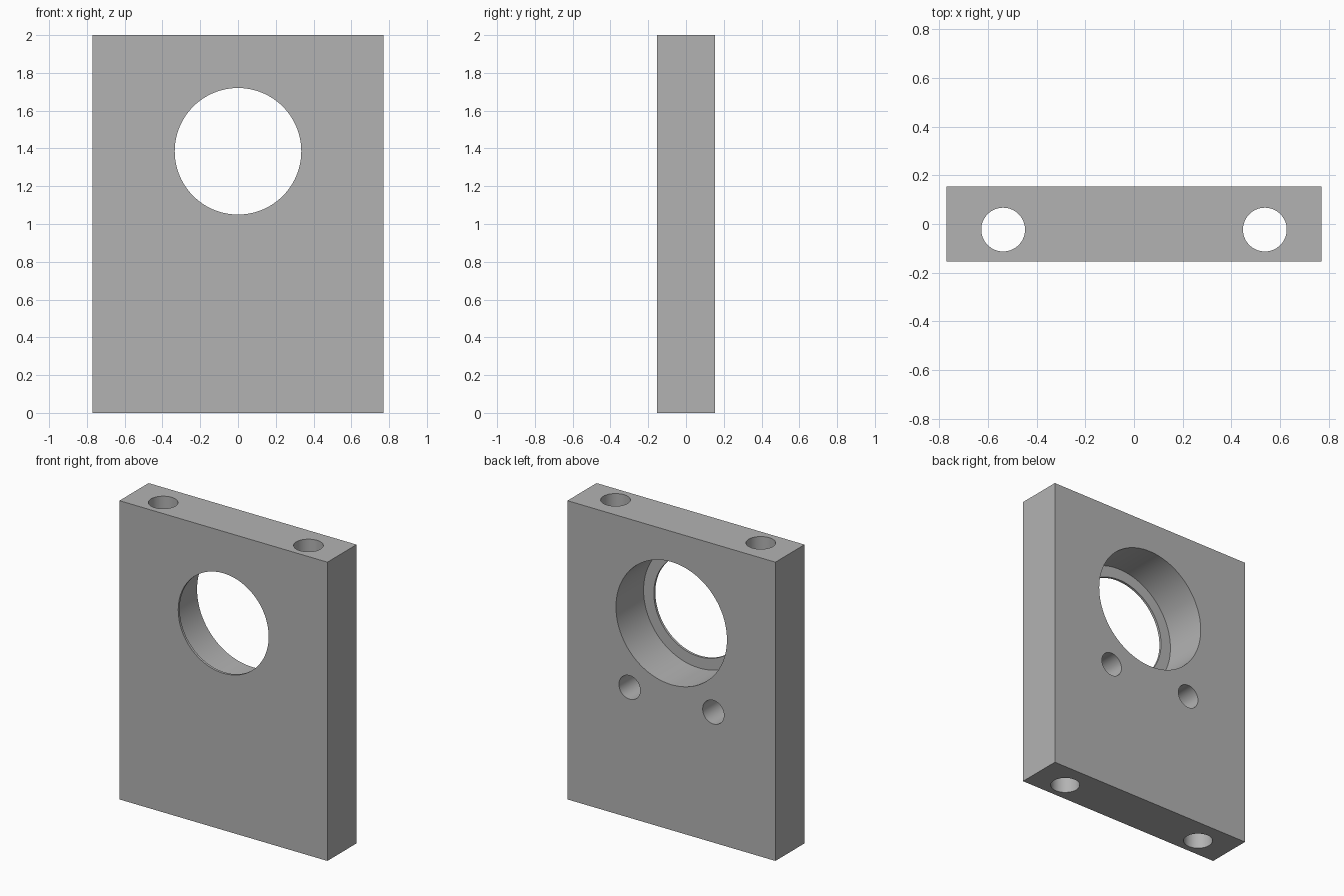
import bpy
import math

cube = bpy.data.objects.get("Cube")
if cube:
    bpy.data.objects.remove(cube, do_unlink=True)

WIDTH, DEPTH, HEIGHT = 1.54, 0.308, 2.0
BACK = DEPTH / 2
BORE_Z = 1.385

grey = bpy.data.materials.new("plain grey")
grey.use_nodes = True
colour = (0.45, 0.45, 0.45, 1)
grey.diffuse_color = colour
grey.node_tree.nodes["Principled BSDF"].inputs["Base Color"].default_value = colour

# Rectangular plate
bpy.ops.mesh.primitive_cube_add(size=1, location=(0, 0, HEIGHT / 2))
plate = bpy.context.object
plate.name = "mounting_plate"
plate.scale = (WIDTH, DEPTH, HEIGHT)
bpy.ops.object.transform_apply(location=True, rotation=False, scale=True)
plate.data.materials.append(grey)


def drill(name, radius, centre, length, along_y=False, sides=64):
    """Cut a round hole into the plate."""
    turn = (math.pi / 2, 0, 0) if along_y else (0, 0, 0)
    bpy.ops.mesh.primitive_cylinder_add(vertices=sides, radius=radius, depth=length,
                                        location=centre, rotation=turn)
    cutter = bpy.context.object
    cutter.name = name + "_cutter"
    cutter.hide_render = True
    cutter.data.materials.append(grey)
    bpy.context.view_layer.objects.active = plate
    cut = plate.modifiers.new(name, "BOOLEAN")
    cut.operation = "DIFFERENCE"
    cut.solver = "EXACT"
    cut.object = cutter
    bpy.ops.object.modifier_apply(modifier=cut.name)
    bpy.data.objects.remove(cutter, do_unlink=True)


def drill_back(name, radius, x, z, depth, sides=64):
    """Cut a hole of a given depth into the back face."""
    extra = 0.1
    drill(name, radius, (x, BACK + (extra - depth) / 2, z), depth + extra, True, sides)


# Stepped bore: wide from the back, leaving a thin lip at the front
drill_back("counterbore", 0.411, 0, BORE_Z, DEPTH - 0.016, 96)
drill_back("front_opening", 0.335, 0, BORE_Z, DEPTH + 0.1, 96)

# Mirrored pairs: full-height holes and blind holes in the back
for side in (-1, 1):
    drill("vertical_hole", 0.09, (side * 0.538, -0.023, HEIGHT / 2), HEIGHT + 0.2)
    drill_back("blind_hole", 0.079, side * 0.31, 0.873, 0.25)

bpy.ops.object.select_all(action="DESELECT")
plate.select_set(True)
bpy.context.view_layer.objects.active = plate
bpy.ops.object.shade_smooth_by_angle(angle=math.radians(30))
